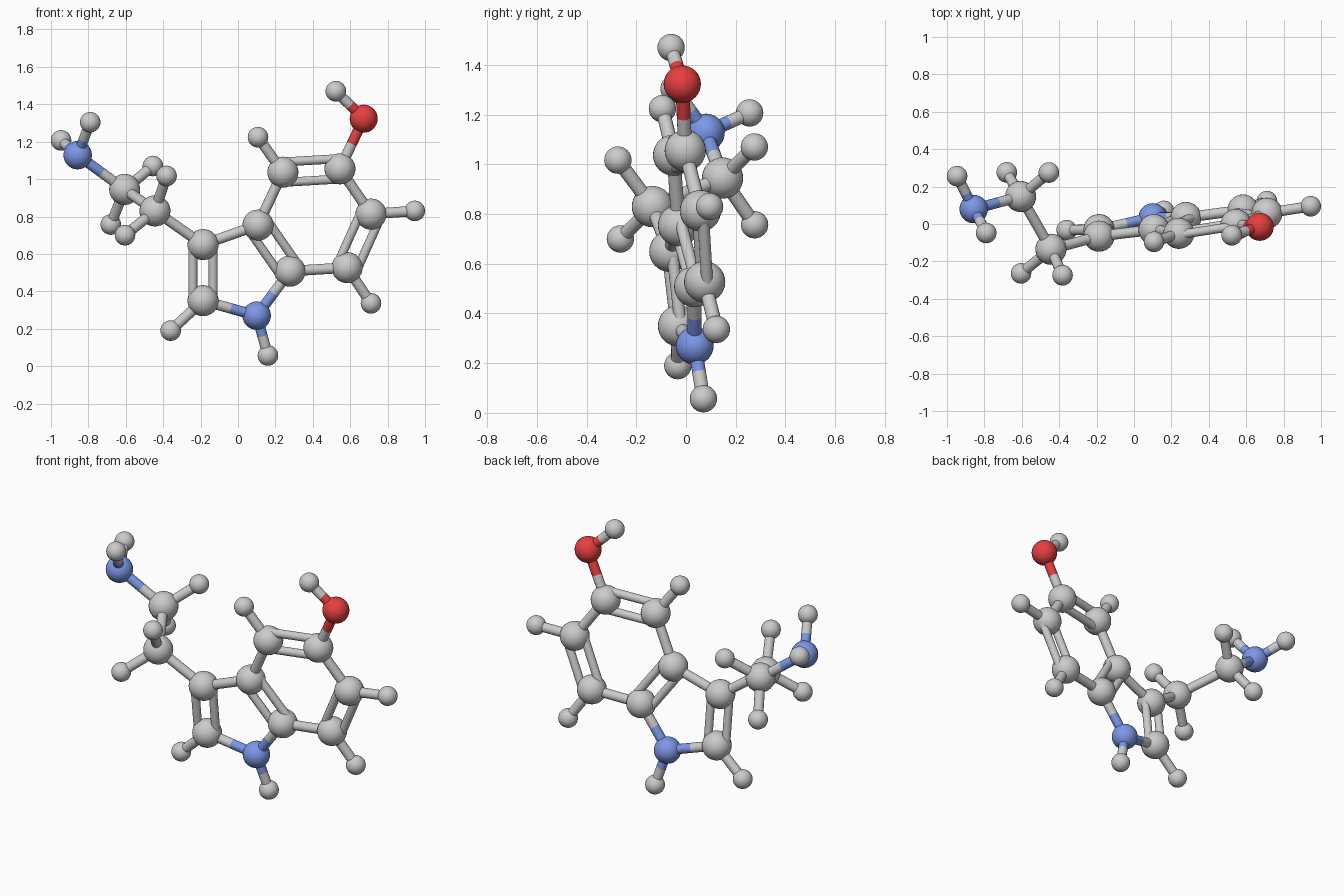
import bpy
from mathutils import Vector

if "Cube" in bpy.data.objects:
    bpy.data.objects.remove(bpy.data.objects["Cube"])


def material(name, color):
    m = bpy.data.materials.new(name)
    m.diffuse_color = color
    m.use_nodes = True
    m.node_tree.nodes["Principled BSDF"].inputs["Base Color"].default_value = m.diffuse_color
    return m


BLUE = material("nitrogen_blue", (0.2, 0.31, 0.8, 1))
RED = material("oxygen_red", (0.8, 0.05, 0.05, 1))

# element: part name, ball radius, material
KINDS = {
    "C": ("carbon_ball", 0.083, None),
    "N": ("nitrogen_ball", 0.076, BLUE),
    "O": ("oxygen_ball", 0.075, RED),
    "H": ("hydrogen_ball", 0.055, None),
}

# atoms: the first letter is the element
ATOMS = {
    # five-sided ring
    "N1": (0.10, 0.035, 0.27), "C2": (-0.187, -0.03, 0.35),
    "C3": (-0.187, -0.065, 0.65), "C3a": (0.107, -0.03, 0.754),
    "C7a": (0.278, 0.035, 0.508),
    # six-sided ring
    "C4": (0.24, -0.05, 1.037), "C5": (0.545, -0.003, 1.055),
    "C6": (0.711, 0.058, 0.813), "C7": (0.583, 0.075, 0.527),
    # hydroxyl group
    "O5": (0.672, -0.015, 1.323), "HO": (0.523, -0.06, 1.47),
    # ring hydrogens
    "H1": (0.16, 0.07, 0.057), "H2": (-0.36, -0.033, 0.19),
    "H4": (0.107, -0.095, 1.224), "H6": (0.945, 0.095, 0.83),
    "H7": (0.711, 0.122, 0.336),
    # side chain
    "C8": (-0.444, -0.135, 0.83), "H8a": (-0.382, -0.274, 1.017),
    "H8b": (-0.604, -0.264, 0.70), "C9": (-0.606, 0.147, 0.945),
    "H9a": (-0.455, 0.275, 1.07), "H9b": (-0.68, 0.276, 0.757),
    "N10": (-0.857, 0.08, 1.128), "H10a": (-0.79, -0.048, 1.304),
    "H10b": (-0.946, 0.256, 1.207),
}

SINGLE = ("N1-C2 N1-C7a N1-H1 C2-H2 C3-C3a C3-C8 C3a-C4 C4-H4 C5-O5 O5-HO "
          "C5-C6 C6-H6 C7-H7 C7-C7a C8-H8a C8-H8b C8-C9 C9-H9a C9-H9b "
          "C9-N10 N10-H10a N10-H10b")
DOUBLE = "C2-C3 C3a-C7a C4-C5 C6-C7"

P = {k: Vector(v) for k, v in ATOMS.items()}


def finish(name, mat):
    ob = bpy.context.object
    ob.name = name
    if mat:
        ob.data.materials.append(mat)
    return ob


def rod(a, b, radius, mat, name):
    d = b - a
    bpy.ops.mesh.primitive_cylinder_add(
        vertices=16, radius=radius, depth=d.length, location=(a + b) / 2,
        rotation=d.to_track_quat('Z', 'Y').to_euler())
    finish(name, mat)
    bpy.ops.object.shade_smooth_by_angle()


def bond(pair, radius, shift=Vector(), name="single_bond"):
    # each half takes the colour of the atom it touches
    i, j = pair.split("-")
    a, b = P[i] + shift, P[j] + shift
    mi, mj = KINDS[i[0]][2], KINDS[j[0]][2]
    if mi == mj:
        rod(a, b, radius, mi, name)
    else:
        mid = (a + b) / 2
        rod(a, mid, radius, mi, name)
        rod(mid, b, radius, mj, name)


# balls
for key, p in P.items():
    name, r, mat = KINDS[key[0]]
    bpy.ops.mesh.primitive_uv_sphere_add(segments=32, ring_count=16,
                                         radius=r, location=p)
    finish(name, mat)
    bpy.ops.object.shade_smooth()

# single rods
for pair in SINGLE.split():
    bond(pair, 0.028)

# paired rods, lying side by side in the ring plane
normal = (P["C5"] - P["C2"]).cross(P["C7"] - P["C2"]).normalized()
for pair in DOUBLE.split():
    i, j = pair.split("-")
    side = (P[j] - P[i]).cross(normal).normalized() * 0.055
    for s in (-1, 1):
        bond(pair, 0.024, side * s, "double_bond")
